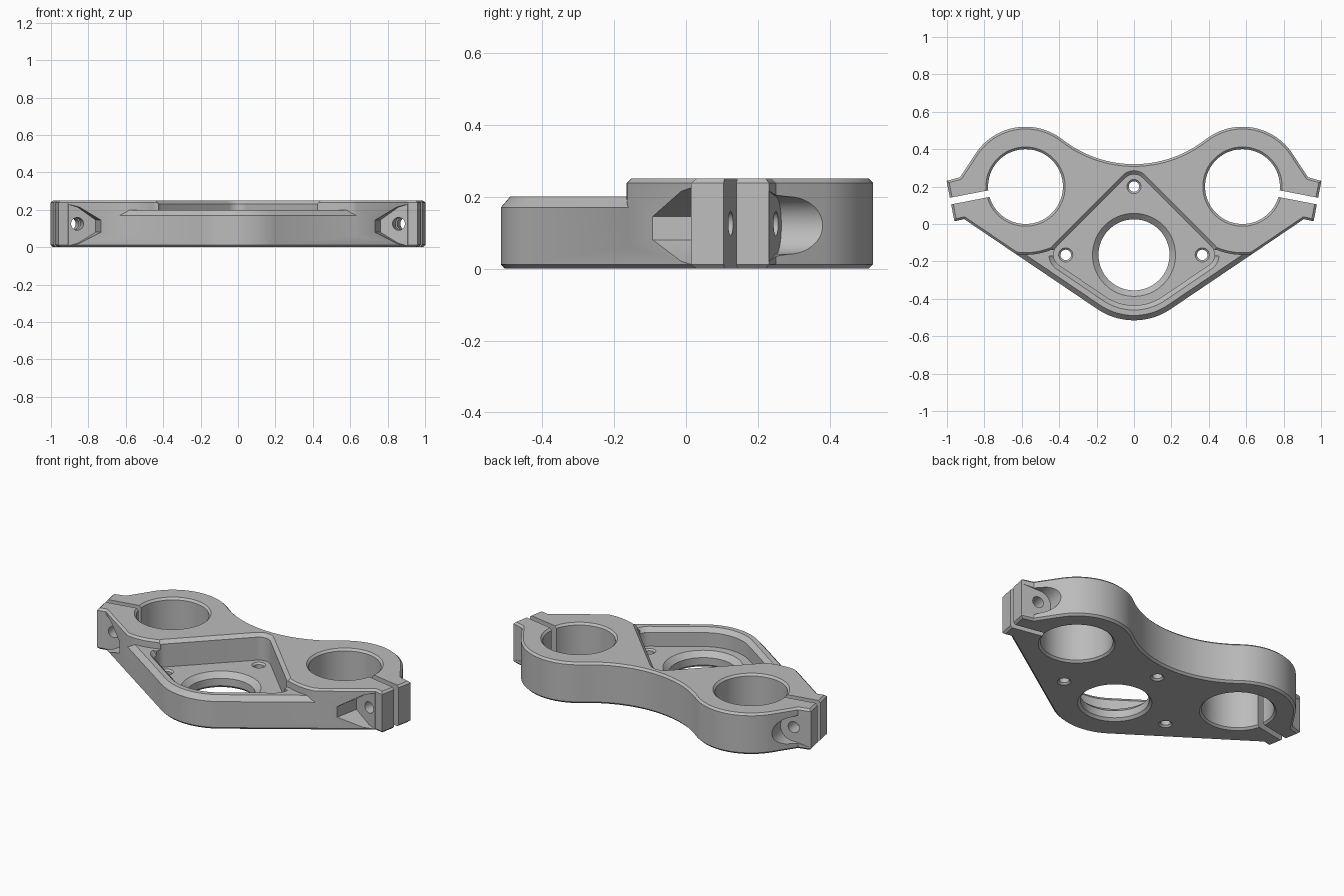
import bpy, bmesh, math
from mathutils import Vector

if "Cube" in bpy.data.objects:
    bpy.data.objects.remove(bpy.data.objects["Cube"])

FORK = Vector((0.58, 0.20))      # tube clamp centre (mirrored in x)
STEM = Vector((0.0, -0.165))     # stem bore centre
EAR = Vector((0.88, 0.142))      # bolt position on the clamp ear
U = (EAR - FORK).normalized()    # along the slit
V = Vector((-U.y, U.x))          # across the slit

metal = bpy.data.materials.new("grey metal")
metal.diffuse_color = (0.5, 0.5, 0.5, 1)
metal.use_nodes = True
metal.node_tree.nodes["Principled BSDF"].inputs["Base Color"].default_value = metal.diffuse_color


def arc(c, r, a0, a1, n):
    return [Vector((c[0] + r * math.cos(math.radians(a0 + (a1 - a0) * i / n)),
                    c[1] + r * math.sin(math.radians(a0 + (a1 - a0) * i / n)))) for i in range(n + 1)]


def inset(pts, d):
    """Offset a clockwise outline inward by d."""
    out = []
    for i, p in enumerate(pts):
        e0 = (p - pts[i - 1]).normalized()
        e1 = (pts[(i + 1) % len(pts)] - p).normalized()
        n0, n1 = Vector((e0.y, -e0.x)), Vector((e1.y, -e1.x))
        out.append(p + (n0 + n1) * (d / max(0.3, 1 + n0.dot(n1))))
    return out


def loft(name, rings):
    """Closed solid through rings of equal length."""
    bm = bmesh.new()
    vs = [[bm.verts.new(p) for p in r] for r in rings]
    n = len(vs[0])
    for a, b in zip(vs, vs[1:]):
        for i in range(n):
            j = (i + 1) % n
            bm.faces.new((a[i], a[j], b[j], b[i]))
    bm.faces.new(vs[0])
    bm.faces.new(vs[-1])
    bmesh.ops.recalc_face_normals(bm, faces=bm.faces)
    me = bpy.data.meshes.new(name)
    bm.to_mesh(me)
    bm.free()
    ob = bpy.data.objects.new(name, me)
    bpy.context.collection.objects.link(ob)
    me.materials.append(metal)
    return ob


def plate(name, pts, levels):
    """Stack of (z, inset) levels of one outline."""
    return loft(name, [[(p.x, p.y, z) for p in inset(pts, d)] for z, d in levels])


def boolean(ob, other, op="DIFFERENCE"):
    bpy.context.view_layer.objects.active = ob
    m = ob.modifiers.new("cut", "BOOLEAN")
    m.operation, m.object, m.solver = op, other, "EXACT"
    bpy.ops.object.modifier_apply(modifier=m.name)
    bpy.data.objects.remove(other)


def bore(c, levels, n=64):
    """Round cutter from (z, radius) levels."""
    return loft("bore", [[(p.x, p.y, z) for p in arc(c, r, 0, 360, n)[:-1]] for z, r in levels])


def ear_cut(pts, v0, v1, s):
    """Prism across the ear; pts are (u, z)."""
    def at(u, v, z):
        p = EAR + U * u + V * v
        return (s * p.x, p.y, z)
    return loft("ear cut", [[at(u, v, z) for u, z in pts] for v in (v0, v1)])


def both(half):
    """Mirror a right half outline that runs from back centre to front centre."""
    left = [Vector((-p.x, p.y)) for p in reversed(half) if abs(p.x) > 1e-5]
    return half + left


# Shared right hand outline: back waist, tube clamp, ear
side = arc((0, 0.94), 0.62, -90, -51.9, 16)[:-1] + arc(FORK, 0.32, 128.1, 35, 28)
side += [Vector((0.93, 0.25)), EAR + U * 0.103 + V * 0.11, EAR + U * 0.103 - V * 0.11,
         Vector((0.908, 0.026))]
front = arc(STEM, 0.35, -56, -90, 12)
full = both(side + front)
rear = both(side + [Vector((0.633, -0.16))] + arc(FORK, 0.365, -84, -112, 10))

# Low plate with wide rim chamfer, joined with the taller rear plate
body = plate("triple_clamp", full, [(0, 0.012), (0.012, 0), (0.17, 0), (0.20, 0.026)])
boolean(body, plate("rear", rear, [(0.06, 0), (0.238, 0), (0.25, 0.012)]), "UNION")


# Kite shaped pocket around the stem and three screws
def kite(g):
    r, R = 0.065 + g, 0.27 + g
    half = arc((0, 0.2), r, 90, 45, 6) + arc((0.365, -0.165), r, 45, -56, 12) + arc(STEM, R, -56, -90, 10)
    return both(half)


def pocket(levels):
    return loft("pocket", [[(p.x, p.y, z) for p in kite(g)] for z, g in levels])


boolean(body, pocket([(0.09, 0), (0.23, 0), (0.27, 0.04)]))

# Inner chamfer of the low front rim
rim = pocket([(0.12, -0.02), (0.175, 0), (0.20, 0.025), (0.22, 0.025)])
clip = loft("clip", [[(-1, -1, z), (1, -1, z), (1, -0.17, z), (-1, -0.17, z)] for z in (0, 0.4)])
boolean(rim, clip, "INTERSECT")
boolean(body, rim)

# Stem bore and screw holes
boolean(body, bore(STEM, [(-0.1, 0.215), (0, 0.205), (0.015, 0.19), (0.06, 0.19), (0.09, 0.222), (0.1, 0.232)]))
for c in ((0, 0.2), (0.365, -0.165), (-0.365, -0.165)):
    boolean(body, bore(c, [(-0.01, 0.048), (0.01, 0.028), (0.08, 0.028), (0.1, 0.048)], 24))

for s in (1, -1):
    # Tube bore with chamfered ends
    boolean(body, bore((s * FORK.x, FORK.y),
                       [(-0.01, 0.222), (0.012, 0.2), (0.238, 0.2), (0.26, 0.222)], 72))
    # Clamp slit
    boolean(body, ear_cut([(-0.16, -0.1), (0.3, -0.1), (0.3, 0.4), (-0.16, 0.4)], -0.018, 0.018, s))
    # Angular bolt seat in front, round one behind
    boolean(body, ear_cut([(-0.10, 0.08), (-0.10, 0.145), (0.0, 0.215), (0.2, 0.27), (0.2, -0.03), (0.0, 0.02)],
                          -0.5, -0.11, s))
    seat = [(p.x, p.y) for p in arc((0, 0.12), 0.08, 90, 270, 20)]
    boolean(body, ear_cut(seat + [(0.2, 0.0), (0.2, 0.23)], 0.11, 0.5, s))
    # Clamp bolt hole
    hole = [(p.x, p.y) for p in arc((0, 0.125), 0.034, 0, 360, 24)[:-1]]
    boolean(body, ear_cut(hole, -0.2, 0.2, s))

# Smooth walls, crisp edges
for o in bpy.context.selected_objects:
    o.select_set(False)
body.select_set(True)
bpy.context.view_layer.objects.active = body
bpy.ops.object.shade_smooth_by_angle(angle=math.radians(25))
